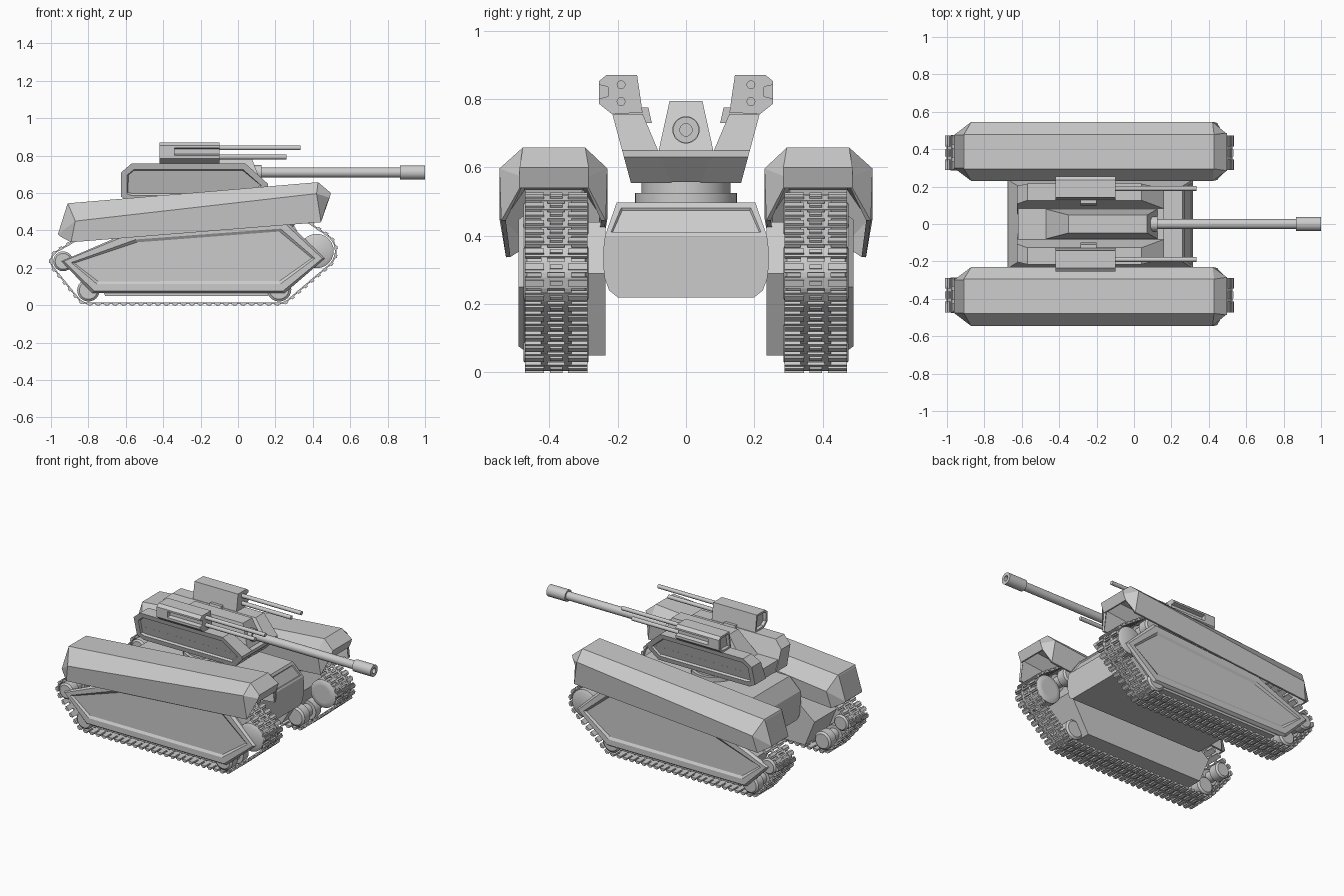
import bpy, bmesh
from math import sin, cos, pi
from mathutils import Vector

if "Cube" in bpy.data.objects:
    bpy.data.objects.remove(bpy.data.objects["Cube"])


def finish(name, bm, mirror=False, smooth=False, solid=0):
    bmesh.ops.recalc_face_normals(bm, faces=bm.faces)
    me = bpy.data.meshes.new(name)
    bm.to_mesh(me)
    bm.free()
    ob = bpy.data.objects.new(name, me)
    bpy.context.collection.objects.link(ob)
    if solid:
        m = ob.modifiers.new("Shell", 'SOLIDIFY')
        m.thickness, m.offset = solid, -1
    if smooth:
        bpy.ops.object.select_all(action='DESELECT')
        ob.select_set(True)
        bpy.context.view_layer.objects.active = ob
        bpy.ops.object.shade_smooth_by_angle(angle=0.6)
    if mirror:
        m = ob.modifiers.new("Mirror", 'MIRROR')
        m.use_axis = (False, True, False)
        m.use_mirror_merge = False
    return ob


def loft(name, rings, closed=True, panel=None, **kw):
    """Skin rings of points; panel = (direction, border, bevel, depth)."""
    bm = bmesh.new()
    vs = [[bm.verts.new(p) for p in r] for r in rings]
    n = len(rings[0])
    for a, b in zip(vs, vs[1:]):
        for i in range(n if closed else n - 1):
            j = (i + 1) % n
            bm.faces.new((a[i], a[j], b[j], b[i]))
    bm.faces.new(vs[0])
    bm.faces.new(vs[-1])
    bmesh.ops.recalc_face_normals(bm, faces=bm.faces)
    if panel:
        d, border, bevel, depth = panel
        d = Vector(d).normalized()
        bm.normal_update()
        f = max(bm.faces, key=lambda q: round(q.normal.dot(d), 3))
        bmesh.ops.inset_region(bm, faces=[f], thickness=border)
        bmesh.ops.inset_region(bm, faces=[f], thickness=bevel, depth=depth)
    return finish(name, bm, **kw)


def turned(name, axis, at, steps, n=24, **kw):
    """Lathe: steps are (position, radius) along axis x, y or z."""
    def ring(p, r):
        out = []
        for i in range(n):
            u, v = r * cos(2 * pi * i / n), r * sin(2 * pi * i / n)
            out.append({'x': (p, at[0] + u, at[1] + v),
                        'y': (at[0] + u, p, at[1] + v),
                        'z': (at[0] + u, at[1] + v, p)}[axis])
        return out
    return loft(name, [ring(*s) for s in steps], smooth=True, **kw)


def rect(x0, x1, y0, y1, z):
    return [(x0, y0, z), (x1, y0, z), (x1, y1, z), (x0, y1, z)]


# Hull: rounded tub and sloped upper deck
half = [(.237, .40), (.242, .36), (.242, .31), (.238, .275), (.225, .24), (.2, .22)]
section = half + [(-y, z) for y, z in reversed(half)]
loft("hull_tub", [[(x, y, z) for y, z in section] for x in (-.675, .315)], smooth=True)
loft("hull_deck", [rect(-.675, .315, -.237, .237, .40), rect(-.62, .26, -.203, .203, .497)],
     panel=((.87, 0, .49), .022, .006, -.006))

# Turret ring
turned("turret_ring", 'z', (-.22, 0), [(.49, .15), (.525, .15), (.525, .13), (.57, .13)], n=32)

# Turret: central base plus two flared side walls
outer = lambda z: .16 + (z - .55) * .27
inner = lambda z: .082 + (z - .65) * .42
base = [(-.62, .58), (-.62, .65), (.16, .65), (.16, .63), (.09, .557), (-.57, .557)]
loft("turret_base", [[(x, s * (outer(z) - .012), z) for x, z in base] for s in (-1, 1)])
wall = [(-.625, .58), (-.625, .71), (-.57, .757), (.04, .757), (.16, .65), (.16, .63),
        (.09, .555), (-.58, .555)]
loft("turret_side_wall", [[(x, inner(z), z) for x, z in wall], [(x, outer(z), z) for x, z in wall]],
     panel=((0, .965, -.26), .035, .008, -.012), mirror=True)

# Gun housing and main gun with hollow muzzle
loft("gun_housing", [rect(-.48, .13, -.082, .082, .64), rect(-.35, .07, -.048, .048, .795)])
turned("main_gun", 'x', (0, .71), [(.03, .04), (.125, .04), (.125, .027), (.865, .027), (.865, .038),
                                  (1, .038), (1, .018), (.93, .018)])

# Side weapon pods with a slot on the outer face
pod = [(-.127, .76), (-.143, .87), (-.234, .87), (-.254, .853), (-.254, .838), (-.254, .812),
       (-.254, .786), (-.218, .757)]
slot = list(pod)
slot[4:6] = [(-.254, .842), (-.228, .836), (-.228, .808), (-.254, .802)]
loft("weapon_pod_rear", [[(x, y, z) for y, z in pod] for x in (-.42, -.34)],
     panel=((-1, 0, 0), .015, .003, -.02), mirror=True)
loft("weapon_pod_front", [[(x, y, z) for y, z in slot] for x in (-.34, -.10)], mirror=True)
loft("weapon_mount", [rect(-.285, -.20, .10, .2, .73), rect(-.285, -.20, .11, .21, .775)], mirror=True)
for label, z, end in (("upper", .842, .335), ("lower", .793, .26)):
    turned(label + "_side_gun", 'x', (.19, z), [(-.15, .013), (end, .013)], n=12, mirror=True)

# Fenders: hollow hoods with tapered ends; each end lists (x, z) bottom, shoulder, top
stations = [
    ([(-.95, .368), (-.963, .380), (-.914, .535)], [(.30, .475), (.30, .475), (.30, .475)]),
    ([(-.893, .337), (-.87, .45), (-.91, .545)], [(.25, .527), (.23, .546), (.295, .478)]),
    ([(.444, .444), (.42, .597), (.428, .658)], [(.235, .541), (.23, .546), (.295, .478)]),
    ([(.475, .54), (.49, .575), (.497, .60)], [(.285, .487), (.285, .487), (.285, .487)]),
]
rings = []
for xz, ys in stations:
    inn = [(x, y[0], z) for (x, z), y in zip(xz, ys)]
    out = [(x, y[1], z) for (x, z), y in zip(xz, ys)]
    rings.append(inn + out[::-1])
loft("fender", rings, closed=False, solid=.014, mirror=True)

# Road wheels: (x, z, radius)
wheels = [(-.935, .235, .053), (-.80, .08, .06), (.22, .085, .065), (.42, .29, .092),
          (.25, .45, .055), (-.62, .42, .05)]
for i, (x, z, r) in enumerate(wheels):
    turned(f"track_wheel_{i + 1}", 'y', (x, z),
           [(.285, r * .6), (.285, r * .8), (.295, r), (.35, r), (.35, r * .65), (.41, r * .65),
            (.41, r), (.465, r), (.475, r * .8)], mirror=True)

# Track path: hull around all the wheels, resampled evenly
pts = sorted((x + (r + .011) * cos(a * pi / 24), z + (r + .011) * sin(a * pi / 24))
             for x, z, r in wheels for a in range(48))


def chain(seq):
    c = []
    for p in seq:
        while len(c) > 1 and ((c[-1][0] - c[-2][0]) * (p[1] - c[-2][1])
                              - (c[-1][1] - c[-2][1]) * (p[0] - c[-2][0])) <= 0:
            c.pop()
        c.append(p)
    return c[:-1]


path = [Vector(p) for p in chain(pts) + chain(pts[::-1])]
lens = [(path[(i + 1) % len(path)] - p).length for i, p in enumerate(path)]
total = sum(lens)


def along(s):
    s %= total
    for i, l in enumerate(lens):
        if s <= l:
            return path[i].lerp(path[(i + 1) % len(path)], s / l)
        s -= l
    return path[0]


# Track links: plate, two tread cleats and a centre connector
LINKS = 76
pitch = total / LINKS
bm = bmesh.new()
pieces = [(.288, .472, 0, .033, -.006, .004), (.288, .345, 0, .018, .003, .011),
          (.415, .472, 0, .018, .003, .011), (.362, .398, 0, .012, .003, .011),
          (.335, .355, .5, .024, -.005, .003), (.405, .425, .5, .024, -.005, .003)]
for k in range(LINKS):
    for y0, y1, shift, length, n0, n1 in pieces:
        s = (k + shift) * pitch
        p = along(s)
        t = (along(s + .01) - along(s - .01)).normalized()
        n = Vector((t.y, -t.x))
        v = []
        for y in (y0, y1):
            for a, b in ((-1, n0), (1, n0), (1, n1), (-1, n1)):
                q = p + t * a * length / 2 + n * b
                v.append(bm.verts.new((q.x, y, q.y)))
        for f in ((0, 1, 2, 3), (4, 5, 6, 7), (0, 1, 5, 4), (1, 2, 6, 5), (2, 3, 7, 6), (3, 0, 4, 7)):
            bm.faces.new([v[i] for i in f])
finish("track_links", bm, mirror=True)

# Track frame between the wheels, and the outer armour skirt
frame = [(-.78, .22), (-.56, .40), (.2, .44), (.30, .29), (.16, .05), (-.71, .05)]
loft("track_frame", [[(x, y, z) for x, z in frame] for y in (.235, .465)], mirror=True)
skirt = [(-.945, .235), (-.56, .40), (.25, .46), (.465, .25), (.25, .065), (-.78, .065)]
loft("track_skirt", [[(x, .462, z) for x, z in skirt], [(x, .474, z) for x, z in skirt],
                     [(-.24 + (x + .24) * .98, .49, .25 + (z - .25) * .94) for x, z in skirt]],
     panel=((0, 1, 0), .04, .016, -.01), mirror=True)
